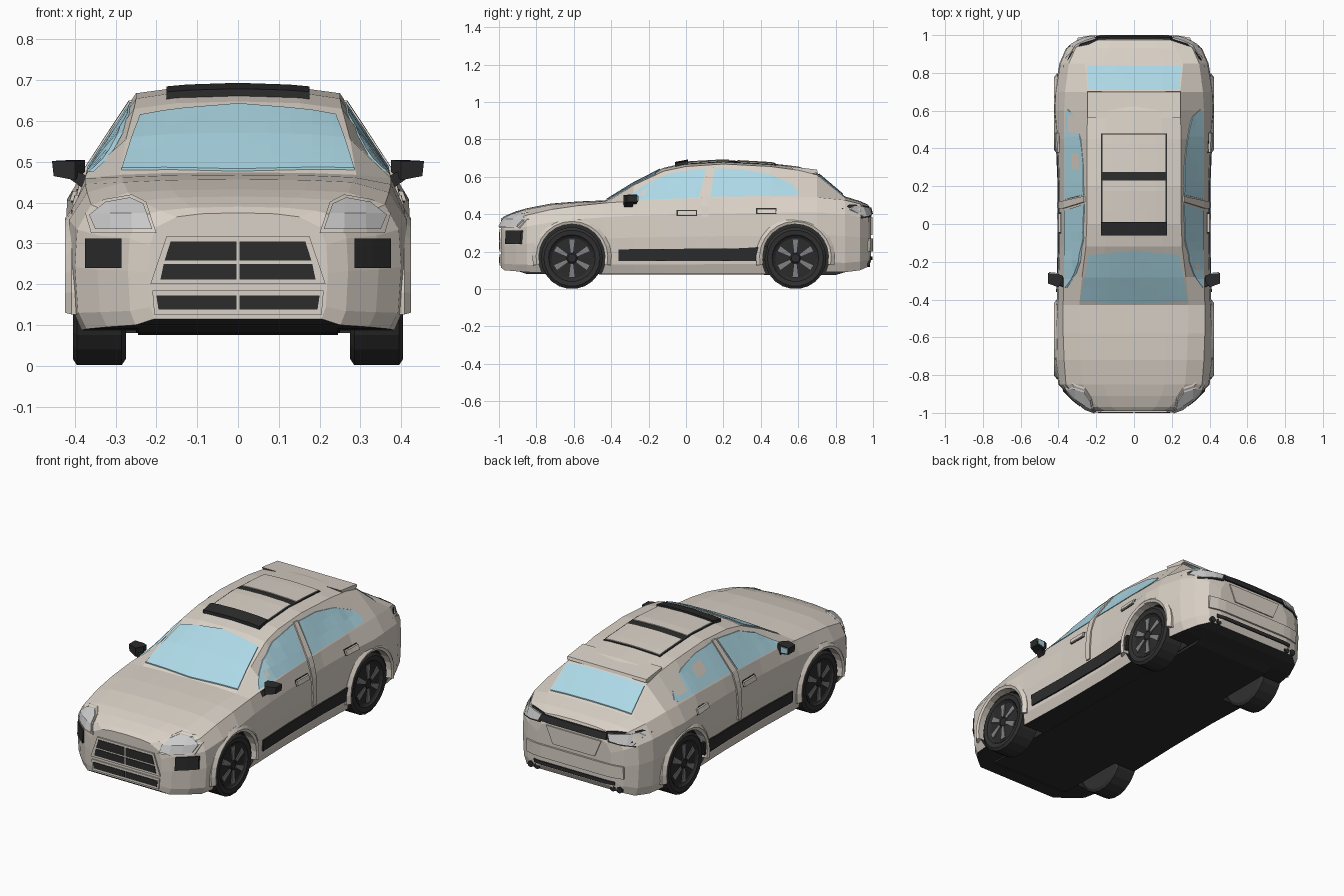
import bpy, bmesh, math
from mathutils import Vector
from mathutils.bvhtree import BVHTree

if "Cube" in bpy.data.objects:
    bpy.data.objects.remove(bpy.data.objects["Cube"])


def material(name, r, g, b):
    m = bpy.data.materials.new(name)
    m.diffuse_color = (r, g, b, 1)
    m.use_nodes = True
    m.node_tree.nodes["Principled BSDF"].inputs["Base Color"].default_value = m.diffuse_color
    return m


PAINT = material("paint", 0.70, 0.64, 0.57)
BLACK = material("black_trim", 0.025, 0.025, 0.025)
RUBBER = material("rubber", 0.03, 0.03, 0.03)
GLASS = material("glass", 0.42, 0.70, 0.80)
LENS = material("lens", 0.55, 0.56, 0.58)
ALLOY = material("alloy", 0.22, 0.22, 0.23)


def finish(name, bm, mats, mirror=False):
    bmesh.ops.recalc_face_normals(bm, faces=bm.faces)
    me = bpy.data.meshes.new(name)
    bm.to_mesh(me)
    bm.free()
    for m in mats:
        me.materials.append(m)
    ob = bpy.data.objects.new(name, me)
    bpy.context.collection.objects.link(ob)
    if mirror:
        ob.modifiers.new("mirror", 'MIRROR')
    return ob


def loft(name, rings, mats, mirror=False):
    bm = bmesh.new()
    vs = [[bm.verts.new(p) for p in r] for r in rings]
    n = len(rings[0])
    for a, b in zip(vs, vs[1:]):
        for i in range(n):
            j = (i + 1) % n
            bm.faces.new((a[i], a[j], b[j], b[i]))
    bm.faces.new(vs[0])
    bm.faces.new(vs[-1])
    return finish(name, bm, mats, mirror)


def prism(name, yz, x0, x1, mat, mirror=False):
    return loft(name, [[(x, y, z) for y, z in yz] for x in (x0, x1)], [mat], mirror)


def lathe(name, profile, y, z, mat, n=22):
    rings = [[(x, y + r * math.cos(2 * math.pi * k / n), z + r * math.sin(2 * math.pi * k / n))
              for k in range(n)] for r, x in profile]
    return loft(name, rings, [mat], True)


# Body shell: y, width, bottom, belt x, belt z, roof-edge x, roof-edge z, centre z
STATIONS = [
    (-.99, .22, .115, .20, .34, .15, .365, .375),
    (-.97, .27, .10, .25, .365, .19, .38, .39),
    (-.91, .345, .095, .315, .375, .24, .405, .415),
    (-.85, .40, .09, .36, .395, .27, .425, .432),
    (-.72, .42, .085, .37, .425, .28, .45, .457),
    (-.58, .42, .085, .375, .445, .285, .462, .468),
    (-.43, .41, .08, .375, .46, .29, .468, .474),
    (-.28, .405, .08, .372, .47, .275, .555, .567),
    (-.12, .40, .08, .37, .475, .255, .63, .648),
    (0, .40, .08, .37, .48, .25, .655, .675),
    (.2, .40, .08, .37, .485, .25, .668, .686),
    (.45, .41, .08, .37, .49, .25, .655, .672),
    (.6, .425, .085, .37, .49, .245, .635, .655),
    (.70, .42, .09, .365, .49, .245, .61, .622),
    (.85, .395, .09, .345, .475, .26, .488, .495),
    (.93, .36, .10, .31, .455, .22, .465, .47),
    (.975, .30, .12, .26, .42, .19, .44, .45),
    (.99, .23, .15, .2, .38, .15, .4, .41)]
rings = []
for y, w, zb, xb, zs, xr, zr, zc in STATIONS:
    h = zs - zb
    half = [(0, zb), (.93 * w, zb), (.98 * w, zb + .13 * h), (w, zb + .5 * h), (.985 * w, zb + .8 * h),
            (xb, zs), (xr, zr), (.6 * xr, zr + .75 * (zc - zr)), (0, zc)]
    rings.append([(x, y, z) for x, z in half + [(-x, z) for x, z in half[-2:0:-1]]])
body = loft("body_shell", rings, [PAINT, BLACK])
for f in body.data.polygons:
    if f.normal.z < -0.7:
        f.material_index = 1
bm = bmesh.new()
bm.from_mesh(body.data)
SHELL = BVHTree.FromBMesh(bm)
bm.free()

# Ways to look at the shell: ray direction and how 2D points map to 3D
VIEWS = {'side': (Vector((-1, 0, 0)), lambda a, b: Vector((2, a, b))),
         'front': (Vector((0, 1, 0)), lambda a, b: Vector((a, -2, b))),
         'rear': (Vector((0, -1, 0)), lambda a, b: Vector((a, 2, b))),
         'top': (Vector((0, 0, -1)), lambda a, b: Vector((a, b, 2)))}


def panel(name, view, pts, mat, off=.005, mirror=False):
    """Outline projected onto the shell, as a thin raised panel."""
    ray, place = VIEWS[view]
    bm = bmesh.new()
    bm.faces.new([bm.verts.new(place(a, b)) for a, b in pts])
    for ax in range(3):
        if abs(ray[ax]) < .5:
            no = Vector([float(i == ax) for i in range(3)])
            lo, hi = min(v.co[ax] for v in bm.verts), max(v.co[ax] for v in bm.verts)
            n = max(1, round((hi - lo) / .05))
            for k in range(1, n):
                bmesh.ops.bisect_plane(bm, geom=bm.verts[:] + bm.edges[:] + bm.faces[:],
                                       plane_co=no * (lo + (hi - lo) * k / n), plane_no=no)
    for v in bm.verts:
        hit = SHELL.ray_cast(v.co, ray)[0] or SHELL.find_nearest(v.co + ray * 1.1)[0]
        v.co = hit + ray * .008
    ext = bmesh.ops.extrude_face_region(bm, geom=bm.faces[:], use_keep_orig=True)
    for v in ext['geom']:
        if isinstance(v, bmesh.types.BMVert):
            v.co -= ray * (off + .008)
    return finish(name, bm, [mat], mirror)


def sym(pts):
    return pts + [(-a, b) for a, b in reversed(pts) if a]


def rect(a0, a1, b0, b1):
    return [(a0, b0), (a1, b0), (a1, b1), (a0, b1)]


# Glass
panel("windshield", 'top', sym([(0, -.425), (.285, -.41), (.24, -.165), (0, -.14)]), GLASS, .006)
panel("rear_window", 'top', sym([(.25, .84), (.24, .71)]), GLASS, .006)
panel("front_side_window", 'side', [(-.34, .475), (-.2, .57), (-.08, .62), (.105, .645), (.07, .487)], GLASS, .004, True)
panel("rear_side_window", 'side', [(.13, .493), (.155, .645), (.3, .64), (.45, .612), (.57, .56), (.605, .515),
                                   (.58, .5)], GLASS, .004, True)
panel("door_pillar", 'side', [(.085, .23), (.115, .23), (.122, .48), (.147, .65), (.117, .65), (.082, .48)],
      PAINT, .008, True)

# Roof: sunroof panels and spoiler
panel("sunroof_seal", 'top', rect(-.175, .175, -.05, .48), BLACK, .004)
panel("sunroof_front_panel", 'top', rect(-.168, .168, .01, .23), PAINT, .008)
panel("sunroof_rear_panel", 'top', rect(-.168, .168, .275, .473), PAINT, .008)
panel("sunroof_deflector", 'top', rect(-.175, .175, -.06, .01), BLACK, .018)
prism("roof_spoiler", [(.56, .655), (.70, .638), (.705, .622), (.6, .60)], -.245, .245, PAINT)

# Front fascia
panel("grille_surround", 'front', sym([(.215, .2), (.175, .318)]), PAINT, .007)
panel("lower_grille_surround", 'front', sym([(.205, .125), (.21, .185)]), PAINT, .006)
panel("grille_upper", 'front', [(.004, .258), (.18, .258), (.165, .305), (.004, .305)], BLACK, .010, True)
panel("grille_middle", 'front', [(.004, .212), (.19, .212), (.182, .25), (.004, .25)], BLACK, .010, True)
panel("grille_lower", 'front', [(.004, .138), (.195, .138), (.2, .172), (.004, .172)], BLACK, .009, True)
panel("headlight_rim", 'front', [(.20, .325), (.225, .402), (.26, .42), (.33, .408), (.375, .375), (.36, .325)],
      PAINT, .010, True)
panel("headlight", 'front', [(.21, .335), (.232, .398), (.265, .413), (.325, .402), (.365, .37), (.35, .335)],
      LENS, .016, True)
panel("side_intake", 'front', rect(.285, .375, .24, .312), BLACK, .010, True)

# Rear fascia
panel("tail_light_rim", 'rear', [(.19, .44), (.345, .452), (.375, .43), (.345, .378), (.21, .39)], BLACK, .006, True)
panel("tail_light", 'rear', [(.205, .432), (.34, .444), (.362, .426), (.335, .386), (.22, .398)], LENS, .012, True)
panel("tail_strip", 'rear', rect(-.2, .2, .40, .435), BLACK, .010)
panel("plate_panel", 'rear', sym([(.13, .29), (.17, .385)]), PAINT, .006)
panel("rear_bumper", 'rear', rect(-.3, .3, .2, .27), PAINT, .010)
panel("rear_valance", 'rear', rect(-.25, .25, .155, .175), BLACK, .006)
for i, x in enumerate((.235, .275)):
    for s in (-1, 1):
        bpy.ops.mesh.primitive_cylinder_add(vertices=12, radius=.017, depth=.12, location=(s * x, .925, .135),
                                            rotation=(math.pi / 2, 0, 0))
        bpy.context.object.name = "exhaust_pipe"
        bpy.context.object.data.materials.append(BLACK)

# Sides: sill trim, door handles
panel("sill_trim", 'side', [(-.36, .15), (.42, .15), (.44, .228), (.3, .218), (-.36, .212)], BLACK, .008, True)
for y, z in ((-.05, .39), (.375, .4)):
    panel("handle_recess", 'side', rect(y, y + .11, z, z + .033), BLACK, .002, True)
    panel("door_handle", 'side', rect(y + .004, y + .106, z + .004, z + .029), PAINT, .012, True)

# Wing mirrors
loft("wing_mirror", [[(.375, -.30, .475), (.375, -.275, .475), (.375, -.275, .505), (.375, -.30, .505)],
                     [(.40, -.335, .455), (.40, -.265, .455), (.40, -.265, .505), (.40, -.335, .502)],
                     [(.452, -.315, .465), (.452, -.26, .465), (.456, -.26, .502), (.456, -.315, .502)]], [BLACK], True)
loft("mirror_arm", [[(.36, -.34, .42), (.36, -.29, .42), (.36, -.29, .46), (.36, -.34, .46)],
                    [(.415, -.32, .46), (.415, -.28, .46), (.40, -.28, .48), (.40, -.32, .48)]], [BLACK], True)
loft("mirror_glass", [[(.405, y, .463), (.448, y + .004, .47), (.45, y + .004, .498), (.405, y, .498)]
                      for y in (-.275, -.259)], [GLASS], True)

# Underbody pan
prism("underbody_pan", [(-.94, .11), (-.85, .08), (.8, .075), (.92, .11)], -.245, .245, BLACK)

# Wheels, wheel arches and wells
for label, y in (("front", -.61), ("rear", .585)):
    z, r = .165, .165
    lathe(label + "_tyre", [(.11, .385), (.125, .402), (.15, .405), (r, .395), (r, .285), (.15, .275), (.05, .275)],
          y, z, RUBBER)
    lathe(label + "_rim", [(.118, .36), (.118, .396), (.108, .39), (.03, .393), (.022, .399), (.01, .399)], y, z, BLACK)
    bm = bmesh.new()
    for k in range(6):
        a = math.pi / 3 * k + math.pi / 6
        f = bm.faces.new([bm.verts.new((x, y + q * math.cos(a + d), z + q * math.sin(a + d)))
                          for q, d, x in ((.03, -.3, .396), (.105, -.17, .394), (.105, .17, .394), (.03, .3, .396))])
        ext = bmesh.ops.extrude_face_region(bm, geom=[f], use_keep_orig=True)
        for v in ext['geom']:
            if isinstance(v, bmesh.types.BMVert):
                v.co.x += .005
    finish(label + "_spokes", bm, [ALLOY], True)

    # Arch flare
    arch = []
    for k in range(15):
        a = math.radians(-12 + 204 * k / 14)
        arch.append([(x, y + q * math.cos(a), z + .005 + q * math.sin(a))
                     for q, x in ((.177, .37), (.177, .418), (.192, .424), (.212, .408), (.212, .37))])
    loft(label + "_arch_flare", arch, [PAINT], True)

    # Wheel well cut
    cutter = lathe(label + "_well_cutter", [(.18, .25), (.18, .55)], y, z + .005, PAINT, 28)
    cutter.data.materials.append(BLACK)
    for f in cutter.data.polygons:
        f.material_index = 1
    cutter.hide_render = True
    mod = body.modifiers.new("well", 'BOOLEAN')
    mod.operation, mod.solver, mod.object = 'DIFFERENCE', 'EXACT', cutter
    bpy.context.view_layer.objects.active = body
    bpy.ops.object.modifier_apply(modifier="well")
    bpy.data.objects.remove(cutter)
